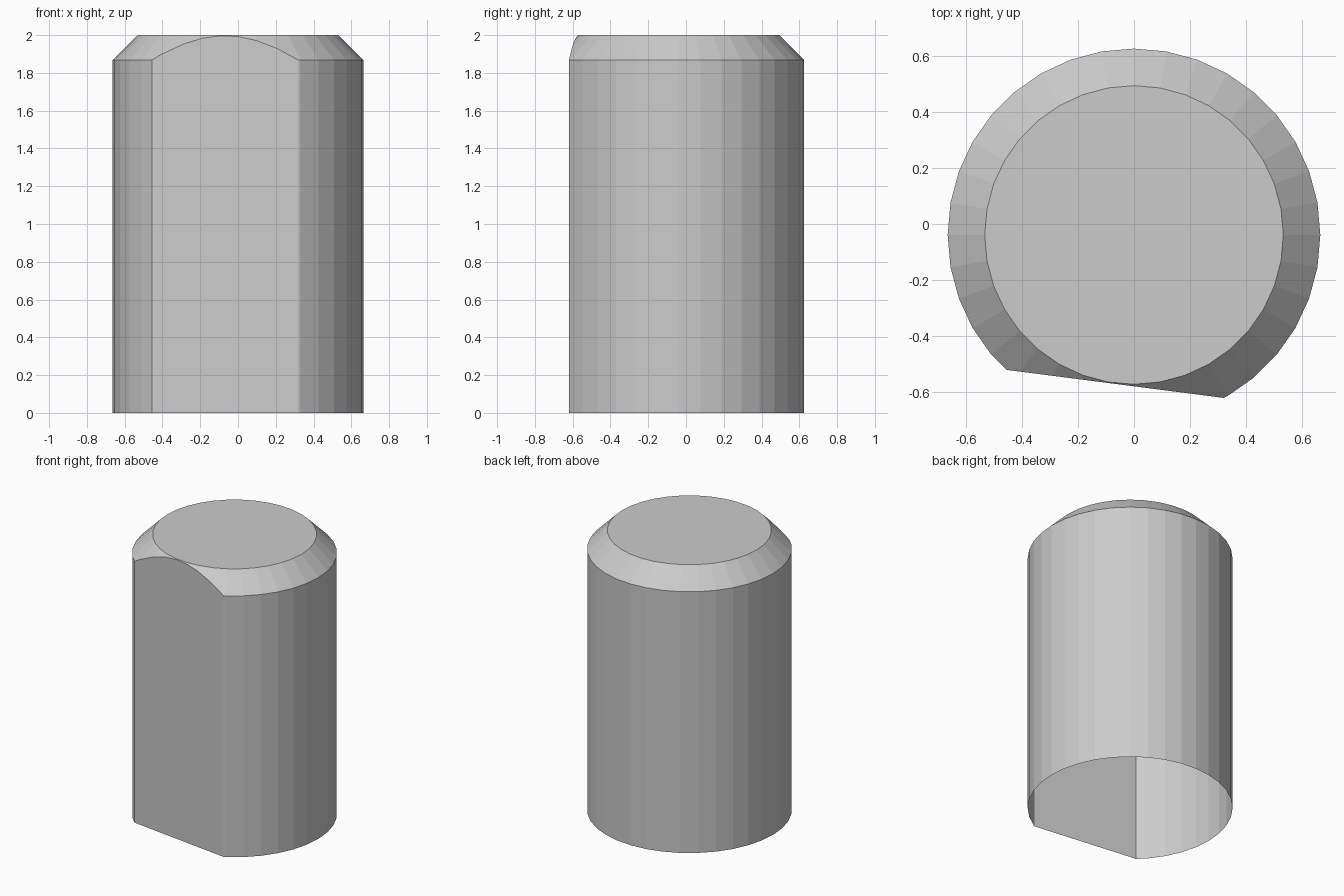
import bpy
import bmesh
import math
from mathutils import Matrix, Vector

cube = bpy.data.objects.get("Cube")
if cube:
    bpy.data.objects.remove(cube, do_unlink=True)

SIDES = 36
RADIUS, TOP_RADIUS = 0.664, 0.532
SHOULDER, HEIGHT = 1.868, 2.0
CENTRE = Vector((0, -0.039, 0))
FLAT_DISTANCE = 0.535

# Plain grey finish
grey = bpy.data.materials.new("plain_grey")
grey.use_nodes = True
colour = (0.6, 0.6, 0.6, 1)
grey.diffuse_color = colour
grey.node_tree.nodes["Principled BSDF"].inputs["Base Color"].default_value = colour

bm = bmesh.new()


def ring(radius, z):
    """Add a circle of edges at the given height."""
    made = bmesh.ops.create_circle(bm, segments=SIDES, radius=radius,
                                   matrix=Matrix.Translation(CENTRE + Vector((0, 0, z))))
    return list({e for v in made["verts"] for e in v.link_edges})


# Open-bottomed round wall, chamfer and top disc
base, shoulder, rim = ring(RADIUS, 0), ring(RADIUS, SHOULDER), ring(TOP_RADIUS, HEIGHT)
bmesh.ops.bridge_loops(bm, edges=base + shoulder)
bmesh.ops.bridge_loops(bm, edges=shoulder + rim)
bmesh.ops.contextual_create(bm, geom=rim)

# Slice off the front to make the flat
normal = Vector((-0.128, -0.992, 0)).normalized()
cut = bmesh.ops.bisect_plane(bm, geom=bm.verts[:] + bm.edges[:] + bm.faces[:],
                             plane_co=CENTRE + normal * FLAT_DISTANCE,
                             plane_no=normal, clear_outer=True)
cut_edges = [g for g in cut["geom_cut"] if isinstance(g, bmesh.types.BMEdge)]
corners = [g for g in cut["geom_cut"]
           if isinstance(g, bmesh.types.BMVert) and abs(g.co.z) < 0.001]
cut_edges.append(bm.edges.new(corners))
bmesh.ops.contextual_create(bm, geom=cut_edges)
bmesh.ops.recalc_face_normals(bm, faces=bm.faces[:])

mesh = bpy.data.meshes.new("flatted_cap")
bm.to_mesh(mesh)
bm.free()
mesh.materials.append(grey)
cap = bpy.data.objects.new("flatted_cap", mesh)
bpy.context.collection.objects.link(cap)
